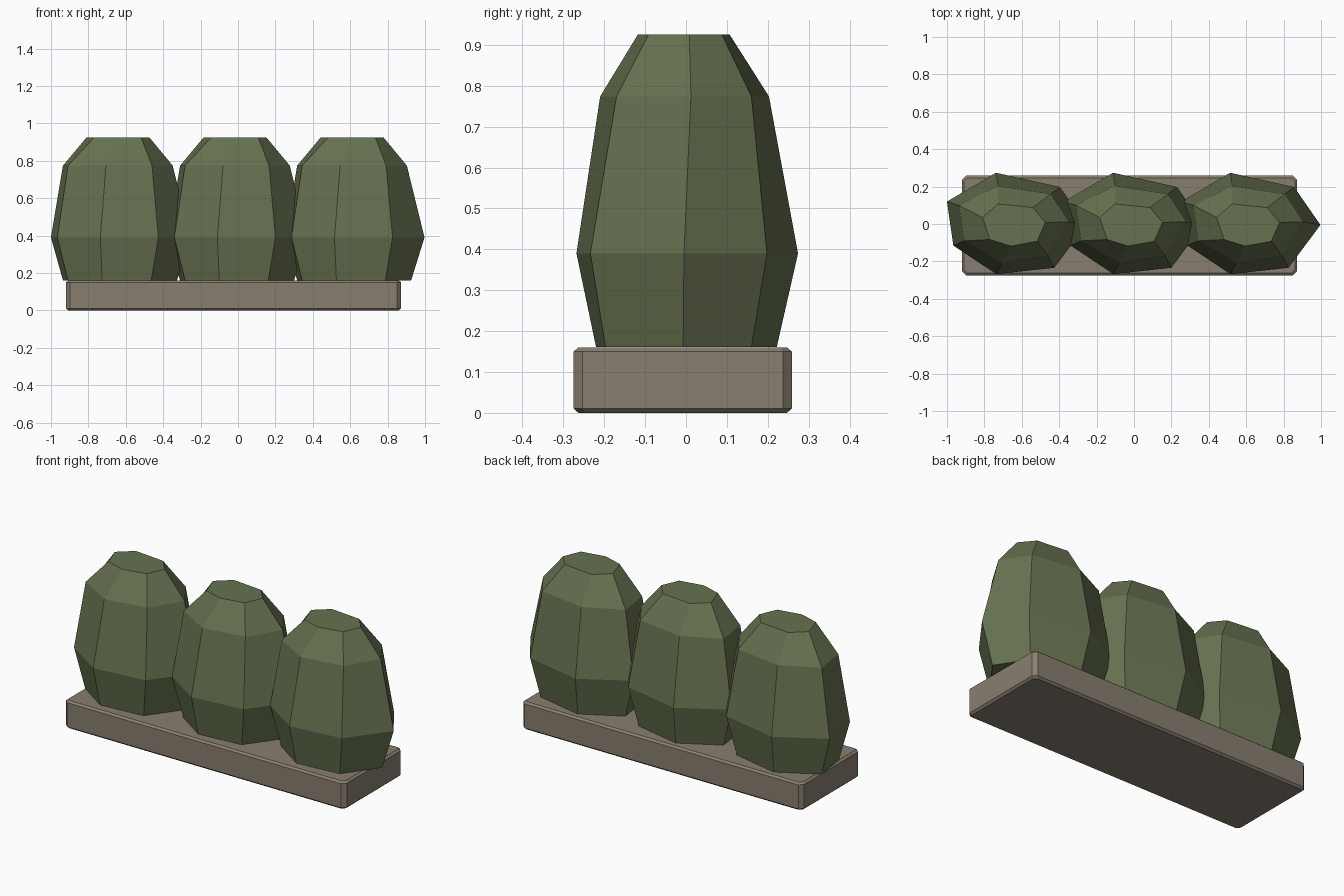
import bpy, bmesh

if "Cube" in bpy.data.objects:
    bpy.data.objects.remove(bpy.data.objects["Cube"])


def material(name, rgb):
    m = bpy.data.materials.new(name)
    m.diffuse_color = (*rgb, 1)
    m.use_nodes = True
    m.node_tree.nodes["Principled BSDF"].inputs["Base Color"].default_value = m.diffuse_color
    return m


def loft(name, rings, mat, location=(0, 0, 0)):
    """Stack closed (points, z) rings into a capped, flat-shaded solid."""
    bm = bmesh.new()
    loops = [[bm.verts.new((x, y, z)) for x, y in pts] for pts, z in rings]
    n = len(loops[0])
    for a, b in zip(loops, loops[1:]):
        for i in range(n):
            j = (i + 1) % n
            bm.faces.new((a[i], a[j], b[j], b[i]))
    bm.faces.new(loops[0][::-1])
    bm.faces.new(loops[-1])
    bmesh.ops.recalc_face_normals(bm, faces=bm.faces)
    mesh = bpy.data.meshes.new(name)
    bm.to_mesh(mesh)
    bm.free()
    obj = bpy.data.objects.new(name, mesh)
    obj.location = location
    mesh.materials.append(mat)
    bpy.context.collection.objects.link(obj)
    return obj


def chamfered_rect(hx, hy, c):
    return [(hx, c - hy), (hx, hy - c), (hx - c, hy), (c - hx, hy),
            (-hx, hy - c), (-hx, c - hy), (c - hx, -hy), (hx - c, -hy)]


leaf = material("leaf_green", (0.133, 0.168, 0.08))
stone = material("planter_stone", (0.25, 0.21, 0.16))

# Planter base with chamfered edges
HX, HY, B = 0.896, 0.267, 0.012
outer = chamfered_rect(HX, HY, 0.022)
inner = chamfered_rect(HX - B, HY - B, 0.018)
loft("planter_base", [(inner, 0), (outer, 0.011), (outer, 0.15), (inner, 0.16)],
     stone, (-0.024, -0.008, 0))

# Irregular seven-sided bush, bottom ring to top ring
bush = [
    ([(0.30, -0.007), (0.19, 0.16), (-0.09, 0.222), (-0.31, 0.10),
      (-0.283, -0.095), (-0.10, -0.22), (0.162, -0.197)], 0.161),
    ([(0.371, -0.005), (0.23, 0.198), (-0.112, 0.274), (-0.374, 0.12),
      (-0.34, -0.115), (-0.11, -0.268), (0.2, -0.234)], 0.39),
    ([(0.277, 0.012), (0.18, 0.16), (-0.10, 0.203), (-0.31, 0.10),
      (-0.283, -0.09), (-0.08, -0.21), (0.166, -0.17)], 0.774),
    ([(0.152, 0.008), (0.086, 0.088), (-0.101, 0.107), (-0.184, 0.035),
      (-0.144, -0.083), (-0.032, -0.118), (0.108, -0.092)], 0.925),
]
for i, side in enumerate(("left", "middle", "right")):
    loft(f"bush_{side}", bush, leaf, (0.626 * (i - 1), 0, 0))
